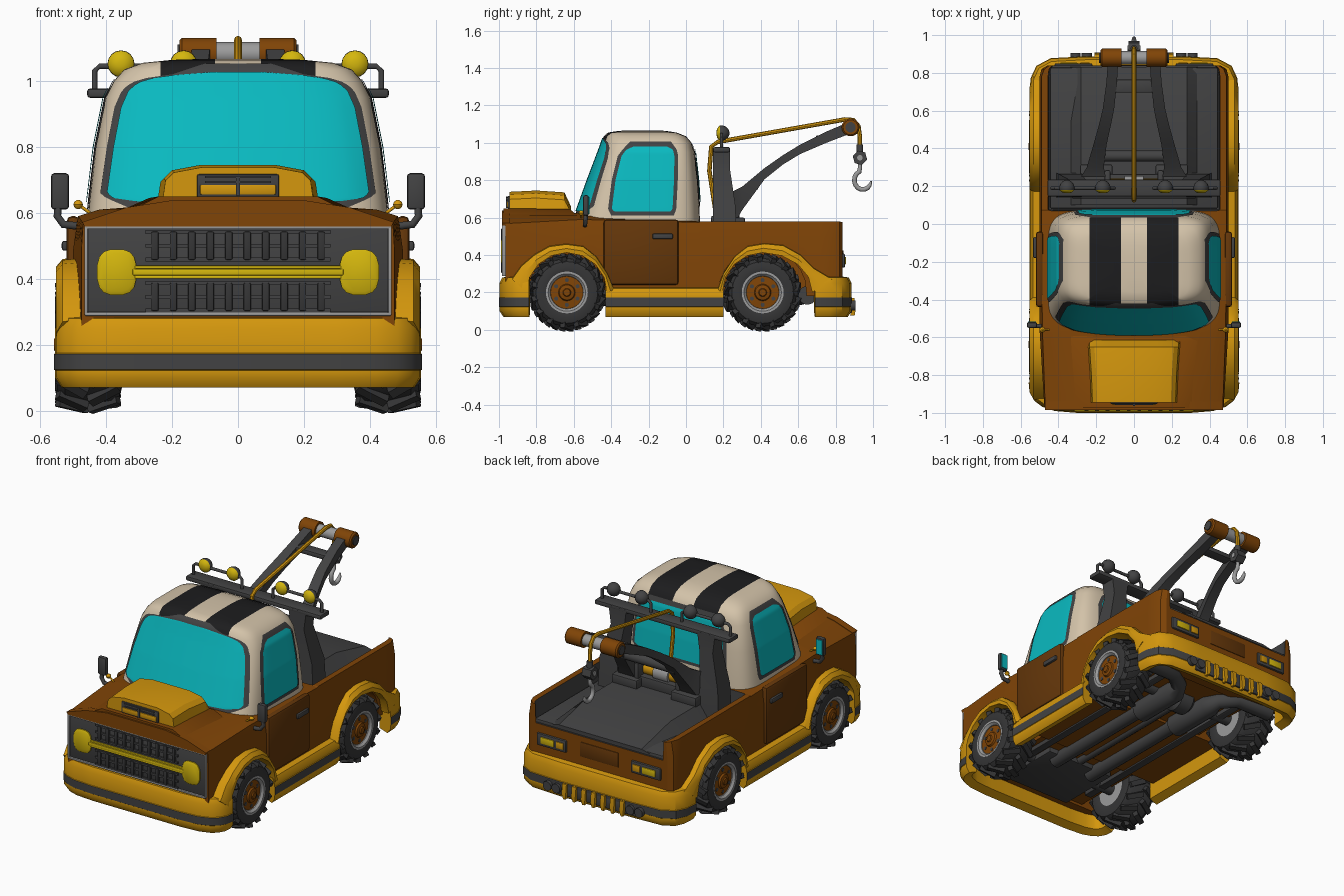
import bpy, bmesh, math
from mathutils import Vector, Matrix

if "Cube" in bpy.data.objects:
    bpy.data.objects.remove(bpy.data.objects["Cube"])

COL = {"brown": (.215, .058, .002), "dark_brown": (.13, .038, .003), "orange": (.66, .31, .004),
       "yellow": (.66, .47, .004), "dark_grey": (.055, .055, .056), "black": (.012, .012, .013),
       "tyre": (.036, .036, .037), "cream": (.66, .55, .40), "cyan": (.003, .49, .53), "steel": (.33, .33, .33)}
MAT = {}
for n, c in COL.items():
    MAT[n] = bpy.data.materials.new(n)
    MAT[n].diffuse_color = (*c, 1)

def finish(name, bm, mats, mirror=False, angle=35):
    bmesh.ops.recalc_face_normals(bm, faces=bm.faces[:])
    me = bpy.data.meshes.new(name)
    bm.to_mesh(me)
    bm.free()
    for m in mats.split():
        me.materials.append(MAT[m])
    ob = bpy.data.objects.new(name, me)
    bpy.context.collection.objects.link(ob)
    bpy.ops.object.select_all(action='DESELECT')
    ob.select_set(True)
    bpy.context.view_layer.objects.active = ob
    bpy.ops.object.shade_smooth_by_angle(angle=math.radians(angle))
    if mirror:
        ob.modifiers.new("mirror", 'MIRROR').use_mirror_merge = False
    return ob

def loft_bm(rings, rule=None, closed=True, cap=True):
    bm = bmesh.new()
    vs = [[bm.verts.new(p) for p in r] for r in rings]
    n = len(rings[0])
    for i in range(len(vs) - 1):
        for j in range(n if closed else n - 1):
            k = (j + 1) % n
            f = bm.faces.new((vs[i][j], vs[i][k], vs[i + 1][k], vs[i + 1][j]))
            f.material_index = rule(i, j) if rule else 0
    if cap:
        bm.faces.new(vs[0])
        bm.faces.new(vs[-1]).material_index = rule(len(vs) - 2, 0) if rule else 0
    return bm

def loft(name, rings, mats, mirror=False, rule=None, closed=True, cap=True, angle=35):
    return finish(name, loft_bm(rings, rule, closed, cap), mats, mirror, angle)

def box(name, c, s, mat, mirror=False, bevel=.008):
    bm = bmesh.new()
    bmesh.ops.create_cube(bm, size=1, matrix=Matrix.Translation(c) @ Matrix.Diagonal((*s, 1)))
    if bevel:
        bmesh.ops.bevel(bm, geom=bm.edges[:], offset=min(bevel, min(s) * .4), segments=2, profile=.5, affect='EDGES')
    return finish(name, bm, mat, mirror)

def tube(name, pts, r, mat, mirror=False, seg=12):
    pts = [Vector(p) for p in pts]
    rs = r if isinstance(r, list) else [r] * len(pts)
    t0 = (pts[1] - pts[0]).normalized()
    u = t0.orthogonal().normalized()
    rings = []
    for i, p in enumerate(pts):
        t = (pts[min(i + 1, len(pts) - 1)] - pts[max(i - 1, 0)]).normalized()
        u = t0.rotation_difference(t) @ u
        t0, v = t, t.cross(u)
        rings.append([p + rs[i] * (u * math.cos(a) + v * math.sin(a)) for a in [2 * math.pi * k / seg for k in range(seg)]])
    return loft(name, rings, mat, mirror)

def keys(table, v):
    if v <= table[0][0]: return table[0][1:]
    for a, b in zip(table, table[1:]):
        if v <= b[0]:
            f = (v - a[0]) / (b[0] - a[0])
            return [p + (q - p) * f for p, q in zip(a[1:], b[1:])]
    return table[-1][1:]

def sym(half):
    return half + [(-p[0], *p[1:]) for p in reversed(half)]

# Lower body with hood, open bed (grey inside) and wheel tunnels: y, hw, x2, z2, x3, z3, x4, z4
BODY = [(-.965, .475, .47, .568, .34, .612, .2, .635), (-.56, .5, .485, .59, .42, .61, .2, .625),
        (.07, .5, .49, .575, .44, .58, .2, .58), (.076, .5, .49, .58, .455, .58, .45, .46),
        (.78, .5, .49, .58, .455, .58, .45, .46), (.82, .49, .475, .58, .45, .58, .44, .46), (.838, .46, .45, .575, .435, .575, .43, .46)]
WY, R = (-.637, .41), .235
ys = [-.965, -.9, -.56, -.2, .07, .076, .72, .78, .82, .838] + [w - R * math.cos(math.pi * k / 12) for w in WY for k in range(13)]
ys.sort()
rings = []
for y in ys:
    hw, x2, z2, x3, z3, x4, z4 = keys(BODY, y)
    zb = max([.18] + [.2 + math.sqrt(R * R - (y - w) ** 2) for w in WY if abs(y - w) < R])
    rings.append([(a, y, b) for a, b in sym([(hw, zb), (hw, .49), (x2, z2), (x3, z3), (x4, z4)])])
bm = loft_bm(rings, lambda i, j: int(j in (3, 4, 5) and ys[i] > .05))
bm.faces.ensure_lookup_table()
bm.faces[-1].material_index = 0
finish("body", bm, "brown dark_grey", angle=25)
loft("hood_lip", [[(a, y, b) for a, b in sym([(.466, .558), (.472, .572), (.34, .616), (.2, .638)])] for y in (-.985, -.94)], "brown")
loft("hood_riser", [[(a, y, b) for a, b in sym([(w + .1, .6), (w, z)])] for y, w, z in ((-.975, .24, .65), (-.62, .27, .645), (-.58, .27, .61))], "brown")
box("chassis_floor", (0, -.06, .31), (.68, 1.74, .23), "brown", bevel=0)
box("bed_floor", (0, .455, .465), (.89, .745, .03), "dark_grey")
loft("bed_ramp", [[(x, y, .47), (-x, y, .47), (-x + .06, y, z), (x - .06, y, z)] for x, y, z in
     [(.34, .1, .55), (.34, .55, .55), (.34, .83, .485)]], "dark_grey")
box("door", (.5, -.24, .415), (.04, .4, .35), "dark_brown", True, .018)
box("door_handle", (.525, -.125, .5), (.02, .11, .03), "dark_grey", True, .01)

# Bumpers and sills swept around the plan, with a dark stripe
def trim(name, path, top, mirror=False):
    sec = [(-.07, .09), (-.02, .07), (0, .1), (0, .122), (.003, .124), (.003, .172), (0, .174), (0, top - .03), (-.015, top), (-.07, top + .008)]
    rings = []
    for i, p in enumerate(path):
        a, b = path[max(i - 1, 0)], path[min(i + 1, len(path) - 1)]
        t = Vector((b[0] - a[0], b[1] - a[1])).normalized()
        rings.append([(p[0] - t.y * o, p[1] + t.x * o, z) for o, z in sec])
    bm = loft_bm(rings, lambda i, j: 1 if j == 4 else 0)
    bm.faces.ensure_lookup_table()
    for f in bm.faces[-2:]: f.material_index = 0
    finish(name, bm, "orange dark_grey", mirror)
trim("front_bumper", sym([(.555, -.84), (.55, -.89), (.525, -.935), (.485, -.965), (.42, -.987), (.3, -.997)]), .28)
trim("rear_bumper", sym([(-.55, .69), (-.545, .77), (-.515, .835), (-.44, .875), (-.25, .885)]), .28)
trim("side_sill", [(.55, .2), (.55, -.43)], .222, True)

# Wheel arch flares
ARCH = {"front_arch": (WY[0], .215, [(-.93, .27), (-.88, .34), (-.81, .4), (-.73, .445), (-.64, .457), (-.55, .445), (-.48, .39), (-.42, .3), (-.385, .215)]),
        "rear_arch": (WY[1], .265, [(.17, .215), (.2, .3), (.26, .39), (.33, .445), (.42, .46), (.52, .45), (.61, .4), (.68, .33), (.78, .27)])}
for name, (wy, rb, outer) in ARCH.items():
    rings = []
    for k, (oy, oz) in enumerate(outer):
        a = math.pi * (1 - k / 8)
        iy, iz = wy + math.cos(a) * (rb if k > 4 else .215), .2 + .213 * math.sin(a)
        mid = (iy * .5 + oy * .5, iz * .5 + oz * .5)
        rings.append([(.42, iy, iz), (.55, iy, iz), (.552, *mid), (.532, oy, oz), (.47, oy, oz + .005)])
    loft(name, rings, "orange", True)

# Wheels: lathed tyre, chunky tread, rim and hub
def lathe(name, prof, y, mat, seg=32, z=.2, cap=True):
    loft(name, [[(x, y + r * math.cos(2 * math.pi * k / seg), z + r * math.sin(2 * math.pi * k / seg)) for k in range(seg)] for x, r in prof], mat, True, cap=cap)
for tag, y in zip(("front", "rear"), WY):
    lathe(tag + "_tyre", [(.36, .1), (.352, .13), (.36, .165), (.385, .182), (.525, .182), (.548, .165), (.556, .135), (.552, .112), (.53, .105)], y, "tyre", cap=False)
    lathe(tag + "_rim", [(.36, .1), (.53, .112), (.553, .112), (.553, .1), (.54, .088), (.505, .085)], y, "steel")
    lathe(tag + "_hub", [(.5, .09), (.535, .087), (.538, .045), (.548, .04), (.552, .022), (.558, .018)], y, "brown")
    bm, holes = bmesh.new(), bmesh.new()
    for k in range(30):
        M = Matrix.Translation((0, y, .2)) @ Matrix.Rotation(math.pi * k / 15, 4, 'X')
        s = 1 if k % 2 else -1
        bmesh.ops.create_cube(bm, size=1, matrix=M @ Matrix.Translation((.455 + s * .048, 0, .183)) @ Matrix.Rotation(s * .5, 4, 'Z') @ Matrix.Rotation(s * .2, 4, 'Y') @ Matrix.Diagonal((.1, .03, .03, 1)))
        if k % 5 == 0:
            bmesh.ops.create_cone(holes, cap_ends=True, segments=10, radius1=.011, radius2=.011, depth=.02,
                                  matrix=M @ Matrix.Translation((.529, 0, .066)) @ Matrix.Rotation(math.pi / 2, 4, 'Y'))
    finish(tag + "_tread", bm, "tyre", True)
    finish(tag + "_hub_holes", holes, "dark_grey", True)
    tube(tag + "_axle", [(-.4, y, .2), (.4, y, .2)], .035, "dark_grey")

# Cabin: superellipse rings (z, half width, front, back) with bowed front and roof stripes
CAB = [(.57, .458, -.605, .075), (.65, .45, -.577, .072), (.8, .432, -.523, .062), (.95, .402, -.466, .045), (1.0, .377, -.448, .03),
       (1.035, .345, -.436, 0), (1.055, .29, -.415, -.05), (1.064, .2, -.36, -.11), (1.067, .1, -.28, -.17)]
N = 6
def sgnpow(v): return math.copysign(abs(v) ** (2 / N), v)
def bow(x): return .045 * (x / .45) ** 2
rings = []
for z, hw, yf, yb in CAB:
    r = []
    for k in range(96):
        c, s = sgnpow(math.cos(2 * math.pi * k / 96)), sgnpow(math.sin(2 * math.pi * k / 96))
        r.append((hw * c, (yf + yb) / 2 + (yb - yf) / 2 * s - min(s, 0) * bow(hw * c), z))
    rings.append(r)
bm = loft_bm(rings)
for co, no in [((x, 0, 0), (1, 0, 0)) for x in (-.235, -.07, .07, .235)] + [((0, 0, .975), (0, 0, 1))]:
    bmesh.ops.bisect_plane(bm, geom=bm.verts[:] + bm.edges[:] + bm.faces[:], plane_co=co, plane_no=no)
for f in bm.faces:
    c = f.calc_center_median()
    f.material_index = int(c.z > .975 and .07 < abs(c.x) < .235)
finish("cabin", bm, "cream black", angle=45)

# Windows: thin plates that follow the cabin surface, each with a dark surround
def bulge(t): return max(0, 1 - min(1, abs(t)) ** N) ** (1 / N)
def side_pt(u, z, o):
    hw, yf, yb = keys(CAB, z)
    yc, hl = (yf + yb) / 2, (yb - yf) / 2
    return (hw * bulge((u - yc) / (hl - (bow(hw) if u < yc else 0))) + o, u, z)
def end_pt(s):
    def f(u, z, o):
        hw, yf, yb = keys(CAB, z)
        b = bulge(u / hw)
        return (u, (yf + yb) / 2 + s * ((yb - yf) / 2 * b + o) + (b * bow(u) if s < 0 else 0), z)
    return f
def window(name, rows, pt, mirror=False):
    g = .02
    grown = [(z + (-g if i == 0 else g + .006 if i == len(rows) - 1 else 0), a - g, b + g) for i, (z, a, b) in enumerate(rows)]
    for tag, rr, off, mat in (("_frame", grown, .004, "dark_grey"), ("_glass", rows, .009, "cyan")):
        rings = []
        for i in range(41):
            z = rr[0][0] + (rr[-1][0] - rr[0][0]) * i / 40
            a, b = keys(rr, z)
            rings.append([pt(a + (b - a) * k / 24, z, off) for k in range(25)])
        loft(name + tag, rings, mat, mirror, closed=False, cap=False)
ends = [(.635, .31), (.645, .38), (.66, .398), (.8, .378), (.92, .355), (.97, .333), (.995, .305), (1.01, .255), (1.02, .18), (1.027, .08)]
window("windshield", [(z, -w, w) for z, w in ends], end_pt(-1))
window("rear_window", [(z, -w, w) for z, w in [(.68, .26), (.7, .3), (.88, .29), (.95, .26), (.97, .2)]], end_pt(1))
window("side_window", [(.632, -.38, -.085), (.645, -.397, -.072), (.8, -.377, -.064), (.93, -.345, -.062), (.965, -.318, -.07), (.98, -.28, -.1)], side_pt, True)

# Hood scoop
loft("hood_scoop", [[(a, y, b) for a, b in sym([(x, .63), (x - .01, z - .04), (x - .035, z - .016), (x - .12, z)])] for x, y, z in
     [(.23, -.945, .738), (.235, -.8, .745), (.245, -.65, .735), (.245, -.615, .66)]], "orange", angle=25)
box("scoop_opening", (0, -.945, .682), (.25, .016, .07), "dark_grey")
box("scoop_insert", (0, -.953, .67), (.23, .01, .03), "orange")
for z in (.693, .708): box("scoop_bar", (0, -.953, z), (.2, .012, .006), "dark_grey", bevel=0)
box("scoop_post", (0, -.957, .682), (.012, .012, .06), "dark_grey", bevel=0)

# Grille, headlights
box("grille_panel", (0, -.965, .428), (.92, .02, .265), "dark_grey")
for z in (.293, .556): box("grille_frame_bar", (0, -.974, z), (.93, .02, .011), "steel", bevel=.003)
box("grille_frame_side", (.461, -.974, .425), (.011, .02, .27), "steel", True, .003)
for z0 in (.345, .5):
    for dz in (-.042, 0, .042): box("grille_rail", (0, -.977, z0 + dz), (.56, .014, .012), "dark_grey", bevel=0)
    for k in range(10): box("grille_slat", (-.252 + .056 * k, -.978, z0), (.022, .02, .085), "tyre", bevel=.004)
for z, h in ((.42, .02), (.405, .01), (.435, .01)): box("grille_centre_bar", (0, -.982 if h > .01 else -.977, z), (.64, .016, h), "yellow", bevel=.003)
for name, s, y0, mat in (("headlight_bezel", 1.1, -.976, "dark_grey"), ("headlight", 1, -.988, "yellow")):
    loft(name, [[(.368 + s * e * .06 * sgn * abs(math.cos(a)) ** .7, y, .42 + s * e * .07 * math.copysign(abs(math.sin(a)) ** .7, math.sin(a)))
                 for a in [2 * math.pi * (k + .5) / 16 for k in range(16)] for sgn in [math.copysign(1, math.cos(a))]]
                for y, e in ((-.96, 1), (y0 + .006, 1), (y0, .85))], mat, True)

# Mirrors and small marker lamps
box("mirror", (.54, -.535, .665), (.055, .03, .11), "dark_grey", True, .01)
box("mirror_glass", (.54, -.518, .665), (.042, .006, .09), "cyan", True, 0)
tube("mirror_arm", [(.49, -.54, .56), (.53, -.54, .565), (.548, -.537, .59), (.545, -.535, .63)], .012, "dark_grey", True)
tube("marker_stem", [(.45, -.56, .6), (.48, -.56, .622)], .005, "orange", True)
tube("marker_ball", [(.485, -.56, .611), (.485, -.56, .617), (.485, -.56, .625), (.485, -.56, .633), (.485, -.56, .639)], [.004, .012, .015, .012, .004], "orange", True)

# Tow frame, light bar and lamps with flat yellow fronts
def rect(x, y, z, sx, sy): return [(x + a * sx / 2, y + b * sy / 2, z) for a, b in ((1, 1), (-1, 1), (-1, -1), (1, -1))]
loft("frame_post", [rect(.34, .205, .46, .14, .13), rect(.34, .205, .66, .12, .12), rect(.3, .19, .86, .09, .09), rect(.3, .19, .97, .12, .09)], "dark_grey", True)
box("frame_crossbeam", (0, .2, .575), (.66, .13, .07), "dark_grey")
box("light_bar", (0, .19, .963), (.915, .09, .028), "dark_grey")
tube("lamp_rail", [(.435, .19, .97), (.435, .19, 1.03), (.42, .19, 1.045), (.12, .19, 1.045), (.105, .19, 1.03), (.105, .19, .97)], .009, "dark_grey", True)
for x in (.355, .165):
    loft("lamp", [[(x + r * math.cos(k * math.pi / 8), .195 + d, 1.052 + r * math.sin(k * math.pi / 8)) for k in range(16)]
         for d, r in ((-.032, .01), (-.028, .025), (-.018, .037), (-.014, .04), (0, .041), (.015, .036), (.03, .024), (.037, .008))], "yellow dark_grey", True, lambda i, j: int(i > 2))

# Winch and boom
tube("winch_drum", [(-.13, .2, .64), (.13, .2, .64)], .04, "orange", seg=16)
tube("winch_core", [(-.05, .2, .64), (.05, .2, .64)], .055, "steel", seg=16)
box("winch_bracket", (.14, .22, .62), (.03, .13, .14), "dark_grey", True)
ARM = [(.25, .55, .74, .215, .065), (.3, .64, .765, .205, .045), (.42, .805, .865, .18, .035), (.52, .885, .935, .155, .032), (.61, .94, .99, .135, .03), (.75, 1.0, 1.06, .118, .028), (.88, 1.05, 1.115, .11, .027)]
loft("boom_arm", [[(x + w, y, a), (x - w, y, a), (x - w, y, b), (x + w, y, b)] for y, a, b, x, w in ARM], "dark_grey", True, angle=30)
box("boom_foot", (.2, .25, .57), (.17, .13, .06), "dark_grey", True)
box("boom_brace", (0, .73, 1.025), (.2, .07, .03), "dark_grey")
tube("boom_lower_brace", [(-.19, .36, .77), (.19, .36, .77)], .03, "dark_grey")
tube("boom_head_cap", [(.065, .88, 1.083), (.17, .88, 1.083), (.178, .88, 1.083)], [.048, .048, .04], "brown", True, 16)
tube("boom_head_bolt", [(.17, .88, 1.083), (.184, .88, 1.083)], .028, "dark_grey", True)
tube("boom_head_roller", [(-.07, .88, 1.083), (.07, .88, 1.083)], .035, "steel", seg=16)

# Cable and hook
tube("cable", [(0, .16, .62), (0, .125, .85), (0, .135, .98), (0, .17, 1.005), (0, .85, 1.125), (0, .895, 1.122), (0, .922, 1.09), (0, .93, 1.03), (0, .93, .95)], .012, "orange", seg=8)
tube("hook_collar", [(0, .93, .95), (0, .93, .99)], .018, "dark_grey")
tube("hook_block", [(-.03, .93, .92), (.03, .93, .92)], .04, "dark_grey", seg=6)
tube("hook_block_pin", [(-.035, .93, .92), (.035, .93, .92)], .015, "steel")
arc = [math.radians(115 + 24 * k) for k in range(11)]
tube("hook", [(0, .93, .89), (0, .93, .865)] + [(0, .945 + .045 * math.cos(a), .8 + .05 * math.sin(a)) for a in arc], [.01, .012] + [.013] * 9 + [.01, .004], "steel")

# Tail lamps, rear teeth
box("tail_lamp_housing", (.32, .838, .37), (.2, .025, .075), "dark_grey", True)
box("tail_lamp", (.345, .85, .37), (.09, .012, .04), "yellow", True, .004)
box("tail_lamp_inner", (.26, .85, .37), (.05, .012, .04), "orange", True, .004)
box("tailgate_plate", (0, .836, .38), (.26, .012, .09), "dark_brown")
box("rear_recess", (0, .878, .125), (.56, .02, .07), "dark_grey")
for k in range(7):
    x = -.195 + .065 * k
    loft("rear_tooth", [[(x + a * s, y + b * .012, z) for a, b in ((1, 1), (-1, 1), (-1, -1), (1, -1))] for z, y, s in ((.17, .888, .014), (.11, .895, .014), (.078, .89, .007))], "orange")
for x in (.25, .31): tube("rear_knob", [(x, .86, .13), (x, .905, .13)], .028, "dark_grey", True)

# Underside: engine plate, exhaust pipes and mufflers
box("engine_plate", (0, -.68, .2), (.46, .4, .07), "dark_grey")
box("frame_rail", (.28, -.05, .19), (.05, 1.4, .04), "dark_grey", True)
tube("exhaust", [(.13, -.55, .17), (.13, .2, .17), (.13, .22, .16), (.13, .52, .16), (.15, .58, .17), (.24, .64, .185), (.47, .65, .185)], [.042, .042, .065, .065, .045, .045, .05], "dark_grey", True, 16)
tube("drive_shaft", [(0, -.5, .19), (0, .42, .19)], .025, "dark_grey")
tube("axle_housing", [(-.08, .41, .2), (-.04, .41, .2), (.04, .41, .2), (.08, .41, .2)], [.04, .08, .08, .04], "dark_grey", seg=16)

for m in bpy.data.materials:
    if m.users and not m.is_grease_pencil:
        m.use_nodes = True
        m.node_tree.nodes["Principled BSDF"].inputs["Base Color"].default_value = m.diffuse_color
